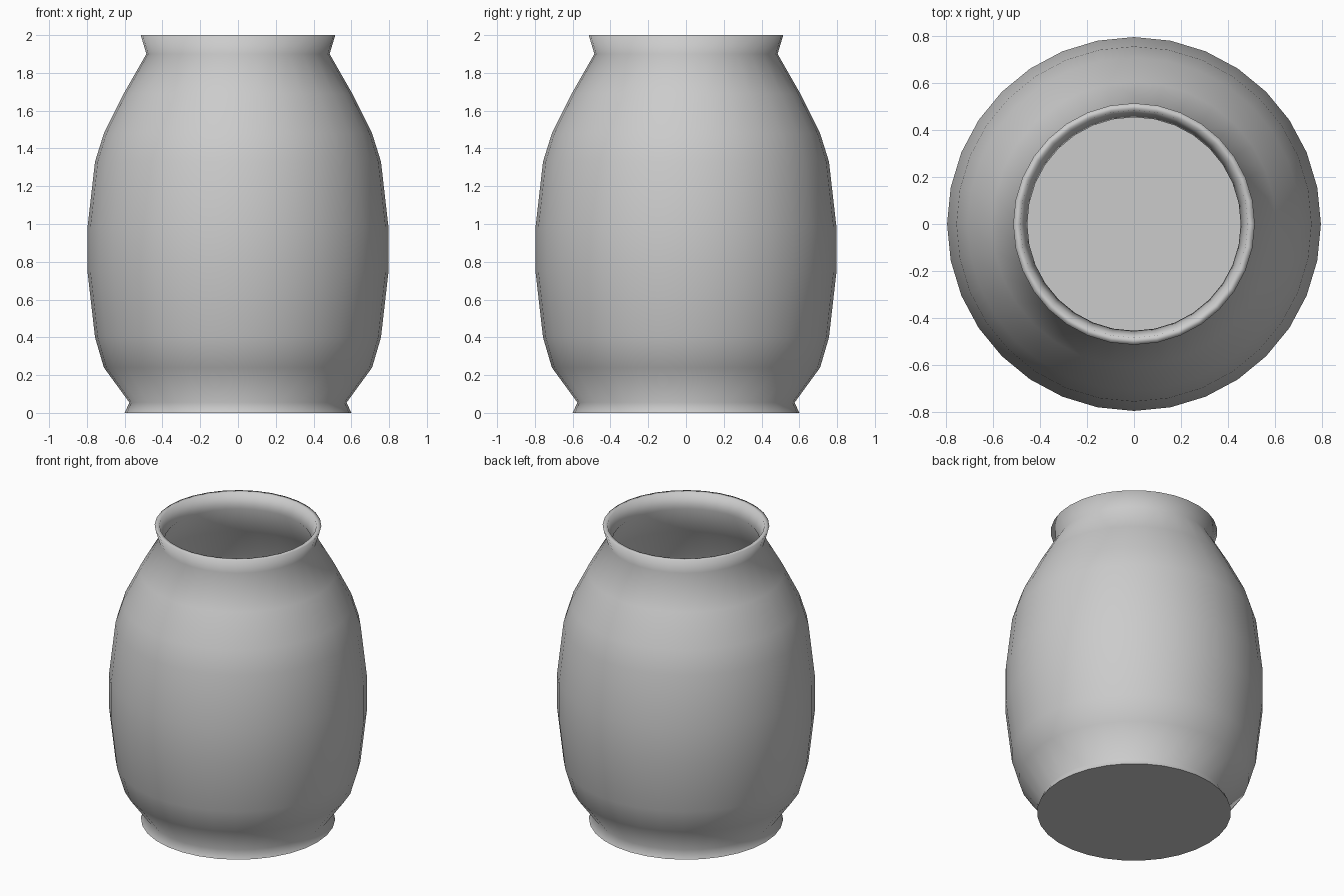
import bpy, bmesh, math

if "Cube" in bpy.data.objects:
    bpy.data.objects.remove(bpy.data.objects["Cube"])

SEGMENTS = 32
WALL = 0.03

# outer profile from foot to lip: (radius, height)
outer = [(0.60, 0.0), (0.575, 0.055), (0.71, 0.24), (0.757, 0.40),
         (0.797, 0.75), (0.797, 0.98), (0.757, 1.33), (0.71, 1.48),
         (0.605, 1.69), (0.485, 1.90), (0.515, 2.0)]
# inner wall follows the outer one, from lip down to the floor
inner = [(r - WALL, z) for r, z in reversed(outer[1:])]
profile = outer + inner + [(0.56, WALL)]

bm = bmesh.new()
rings = []
for r, z in profile:
    rings.append([bm.verts.new((r * math.cos(a), r * math.sin(a), z))
                  for a in (2 * math.pi * i / SEGMENTS for i in range(SEGMENTS))])

# turned walls, smooth shaded
for low, high in zip(rings, rings[1:]):
    for i in range(SEGMENTS):
        j = (i + 1) % SEGMENTS
        bm.faces.new((low[i], low[j], high[j], high[i])).smooth = True

# flat underside and inside floor
for cap in (bm.faces.new(rings[0][::-1]), bm.faces.new(rings[-1])):
    for edge in cap.edges:
        edge.smooth = False

bmesh.ops.recalc_face_normals(bm, faces=bm.faces)
mesh = bpy.data.meshes.new("vase")
bm.to_mesh(mesh)
bm.free()
bpy.context.collection.objects.link(bpy.data.objects.new("vase", mesh))
